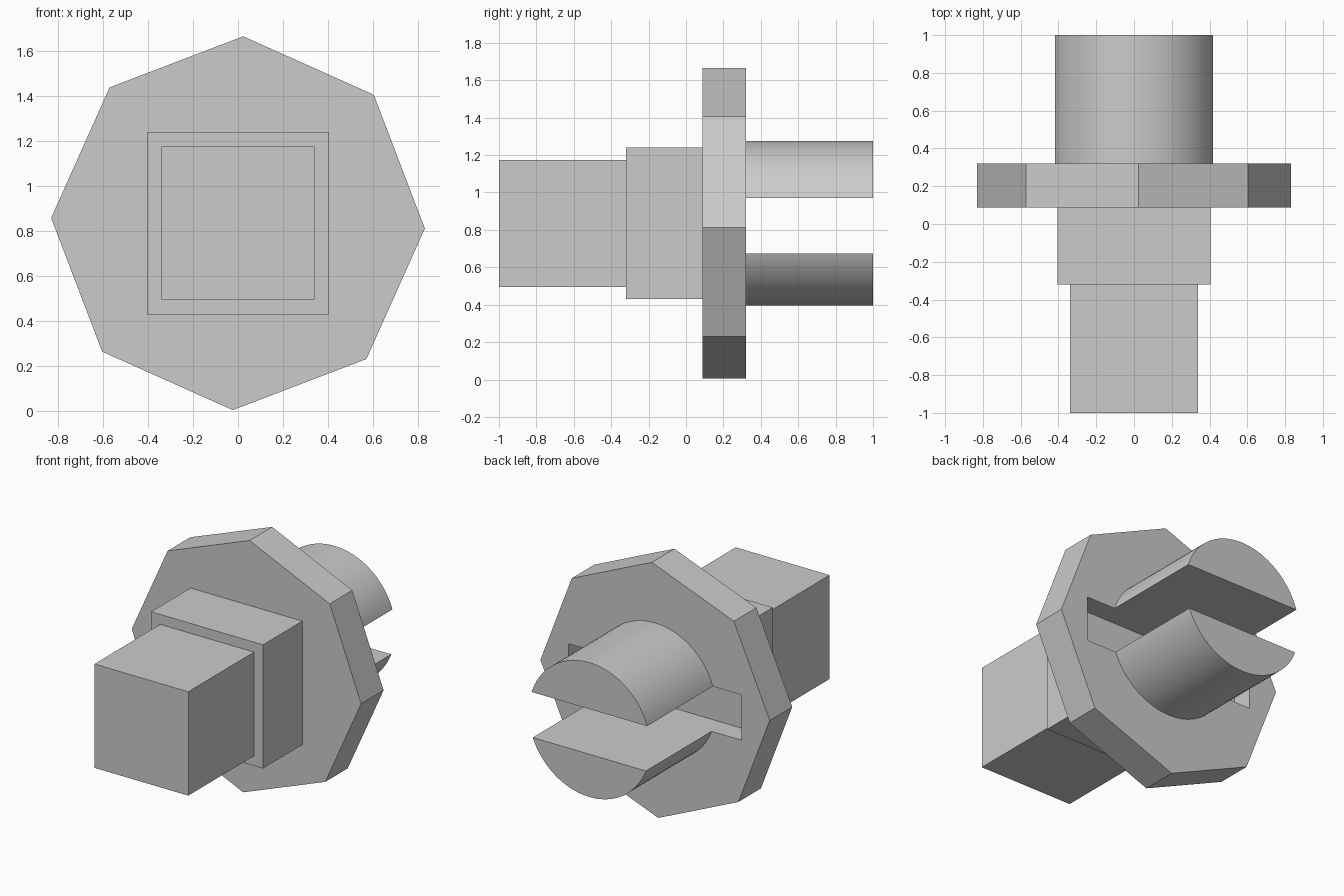
import bpy
import math

if "Cube" in bpy.data.objects:
    bpy.data.objects.remove(bpy.data.objects["Cube"], do_unlink=True)

MID_Z = 0.835

grey = bpy.data.materials.new("plain grey")
grey.use_nodes = True
colour = (0.6, 0.6, 0.6, 1)
grey.diffuse_color = colour
grey.node_tree.nodes["Principled BSDF"].inputs["Base Color"].default_value = colour


def finish(name):
    obj = bpy.context.object
    obj.name = name
    bpy.ops.object.transform_apply(location=False, rotation=True, scale=True)
    obj.data.materials.append(grey)
    return obj


def block(name, half_x, half_z, y0, y1, z=MID_Z):
    bpy.ops.mesh.primitive_cube_add(size=2, location=(0, (y0 + y1) / 2, z))
    bpy.context.object.scale = (half_x, (y1 - y0) / 2, half_z)
    return finish(name)


def disc(name, sides, radius, y0, y1, turn=0):
    # Prism lying along y, turned about its own axis
    bpy.ops.mesh.primitive_cylinder_add(
        vertices=sides, radius=radius, depth=y1 - y0,
        location=(0, (y0 + y1) / 2, MID_Z),
        rotation=(math.pi / 2, turn, 0))
    return finish(name)


def cut(obj, cutter):
    mod = obj.modifiers.new("slot", 'BOOLEAN')
    mod.operation = 'DIFFERENCE'
    mod.solver = 'EXACT'
    mod.object = cutter
    bpy.context.view_layer.objects.active = obj
    bpy.ops.object.modifier_apply(modifier=mod.name)


# Stepped square shaft at the front
block("square_shaft", 0.34, 0.34, -1, -0.32)
block("square_collar", 0.405, 0.405, -0.32, 0.087)

# Eight-sided flange and round barrel
flange = disc("flange", 8, 0.831, 0.087, 0.32, math.radians(1.6))
barrel = disc("split_barrel", 96, 0.44, 0.32, 1)

# Slot that splits the barrel and sinks a pocket into the flange
slot = block("slot_cutter", 0.627, 0.148, 0.182, 1.2, 0.823)
for part in (flange, barrel):
    cut(part, slot)
bpy.data.objects.remove(slot, do_unlink=True)

# Round barrel walls, crisp edges
bpy.ops.object.select_all(action='DESELECT')
barrel.select_set(True)
bpy.context.view_layer.objects.active = barrel
bpy.ops.object.shade_smooth_by_angle(angle=math.radians(30))
